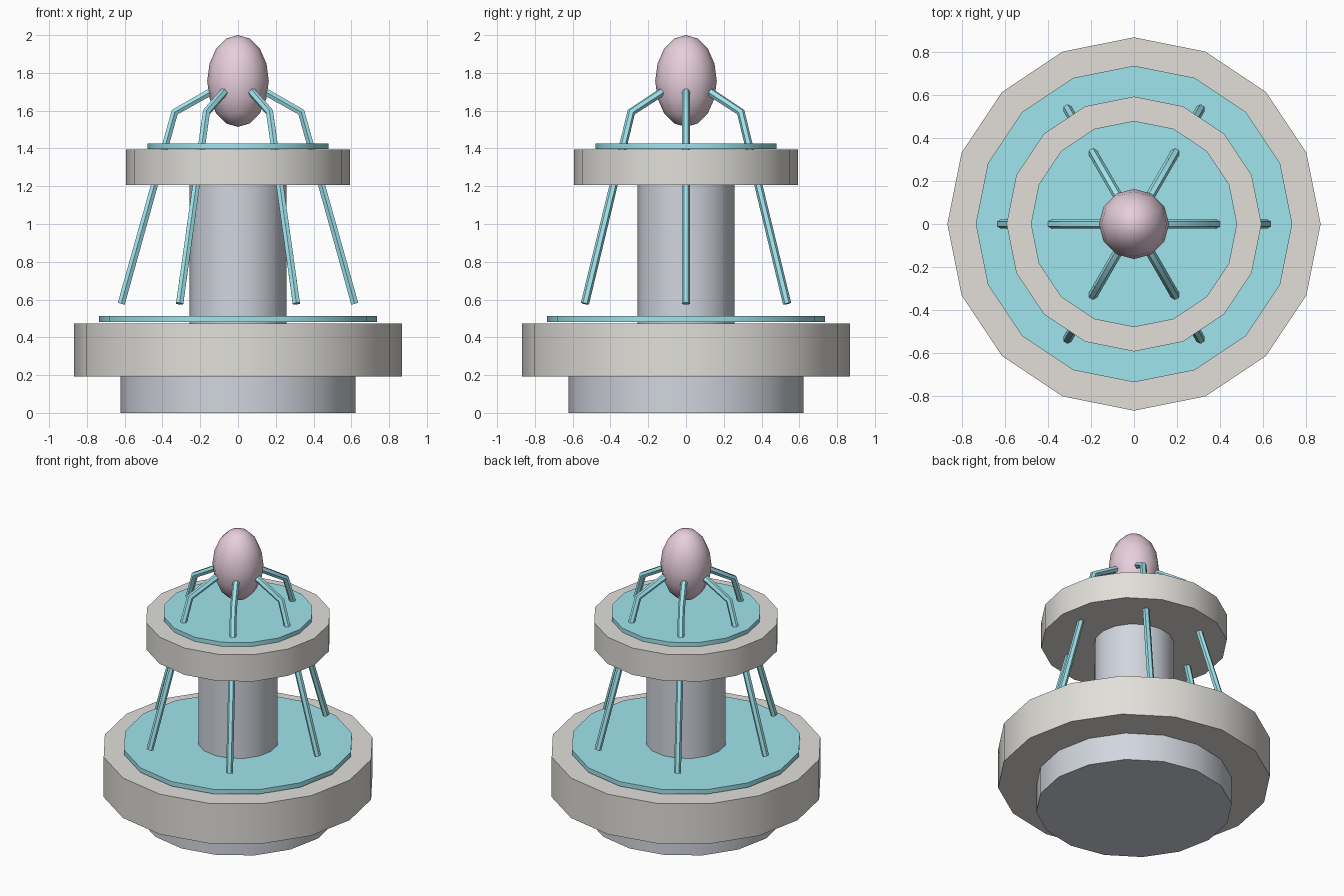
import bpy
from math import radians, cos, sin, tau

if "Cube" in bpy.data.objects:
    bpy.data.objects.remove(bpy.data.objects["Cube"])


def material(name, rgb):
    m = bpy.data.materials.new(name)
    m.diffuse_color = (*rgb, 1)
    m.use_nodes = True
    m.node_tree.nodes["Principled BSDF"].inputs["Base Color"].default_value = m.diffuse_color
    return m


STONE = material("pale_stone", (0.76, 0.74, 0.70))
PILLAR = material("blue_grey_stone", (0.64, 0.67, 0.73))
WATER = material("water", (0.35, 0.78, 0.85))
PINK = material("pink_stone", (0.80, 0.62, 0.71))


def finish(name, mat):
    ob = bpy.context.object
    ob.name = name
    ob.data.materials.clear()
    ob.data.materials.append(mat)
    bpy.ops.object.shade_smooth_by_angle(angle=radians(45))
    return ob


def disc(name, radius, z0, z1, mat, sides=16):
    bpy.ops.mesh.primitive_cylinder_add(vertices=sides, radius=radius, depth=z1 - z0,
                                        location=(0, 0, (z0 + z1) / 2))
    return finish(name, mat)


# Stacked basins, pillar and water surfaces
disc("base", 0.623, 0, 0.195, PILLAR)
disc("lower_basin", 0.867, 0.193, 0.474, STONE)
disc("lower_water", 0.735, 0.480, 0.512, WATER)
disc("pillar", 0.256, 0.470, 1.215, PILLAR)
disc("upper_basin", 0.592, 1.206, 1.394, STONE)
disc("upper_water", 0.479, 1.398, 1.427, WATER)

# Egg-shaped finial
bpy.ops.mesh.primitive_uv_sphere_add(segments=12, ring_count=8, radius=1, location=(0, 0, 1.757))
bpy.context.object.scale = (0.163, 0.163, 0.243)
bpy.ops.object.transform_apply(location=False, rotation=False, scale=True)
finish("finial", PINK)


# Six bent water jets falling from the finial
def jet(name, angle):
    path = [(0.15, 1.697), (0.335, 1.592), (0.618, 0.578)]
    curve = bpy.data.curves.new(name, 'CURVE')
    curve.dimensions = '3D'
    curve.bevel_depth = 0.022
    curve.bevel_resolution = 1
    curve.use_fill_caps = True
    spline = curve.splines.new('POLY')
    spline.points.add(len(path) - 1)
    for p, (r, z) in zip(spline.points, path):
        p.co = (r * cos(angle), r * sin(angle), z, 1)
    ob = bpy.data.objects.new(name, curve)
    bpy.context.collection.objects.link(ob)
    bpy.ops.object.select_all(action='DESELECT')
    ob.select_set(True)
    bpy.context.view_layer.objects.active = ob
    bpy.ops.object.convert(target='MESH')
    finish(name, WATER)


for i in range(6):
    jet(f"water_jet_{i + 1}", i * tau / 6)
